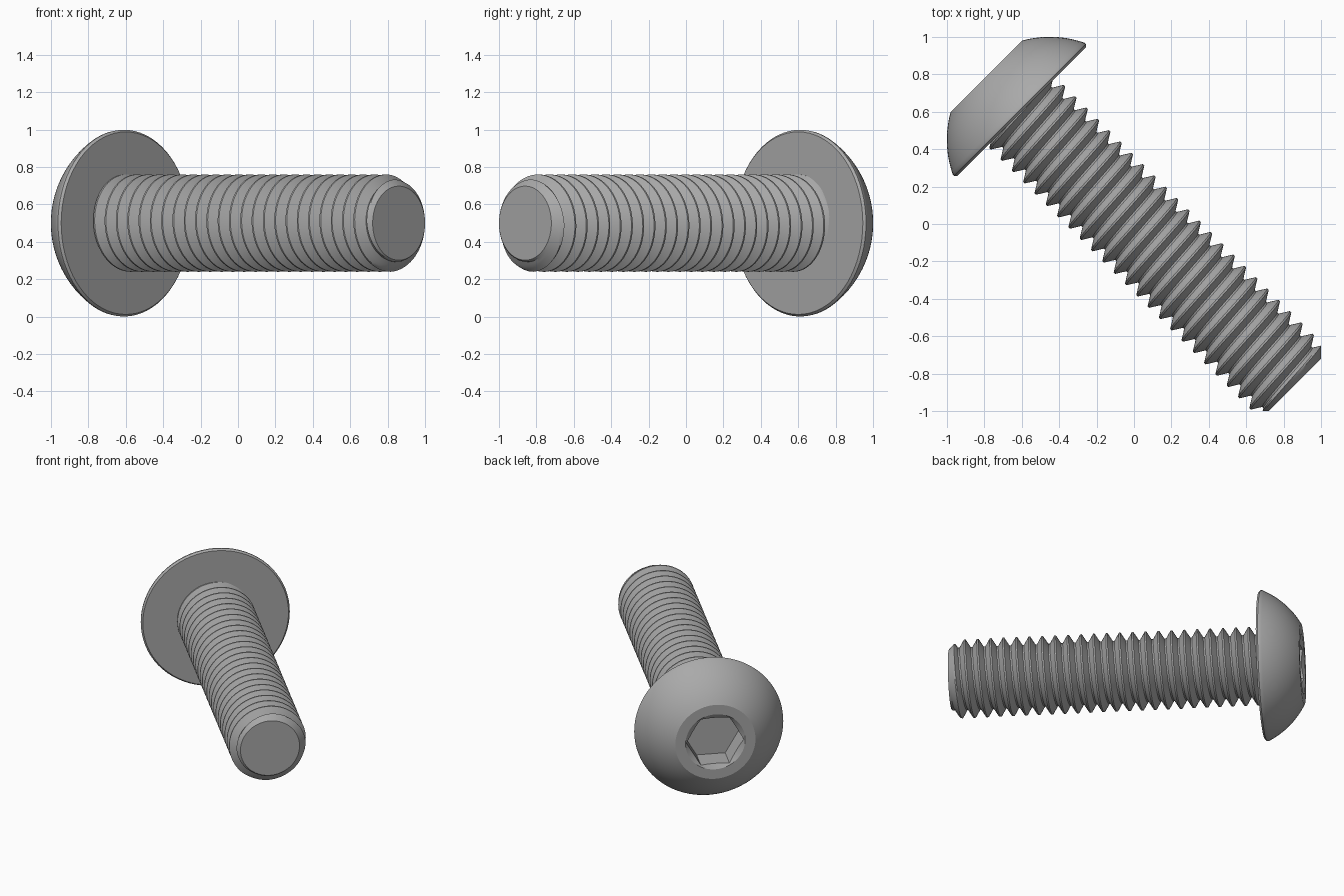
import bpy, bmesh, math
from mathutils import Matrix, Vector

if "Cube" in bpy.data.objects:
    bpy.data.objects.remove(bpy.data.objects["Cube"], do_unlink=True)

SIDES = 72
TURN = 2 * math.pi

steel = bpy.data.materials.new("steel_grey")
steel.use_nodes = True
GREY = (0.4, 0.4, 0.4, 1)
steel.diffuse_color = GREY
steel.node_tree.nodes["Principled BSDF"].inputs["Base Color"].default_value = GREY

# Screw axis lies level, pointing from the head (back) to the tip (front)
along = Vector((1, -1, 0)).normalized()
across = Vector((1, 1, 0)).normalized()
up = Vector((0, 0, 1))
PLACE = Matrix.Translation((0, 0, 0.5)) @ Matrix((across, up, along)).transposed().to_4x4()


def finish(name, bm):
    bmesh.ops.remove_doubles(bm, verts=bm.verts, dist=1e-5)
    bmesh.ops.recalc_face_normals(bm, faces=bm.faces)
    mesh = bpy.data.meshes.new(name)
    bm.to_mesh(mesh)
    bm.free()
    mesh.materials.append(steel)
    obj = bpy.data.objects.new(name, mesh)
    bpy.context.collection.objects.link(obj)
    obj.matrix_world = PLACE
    bpy.ops.object.select_all(action="DESELECT")
    obj.select_set(True)
    bpy.context.view_layer.objects.active = obj
    bpy.ops.object.shade_smooth_by_angle(angle=math.radians(30))


def polar(bm, r, a, t):
    return bm.verts.new((r * math.cos(a), r * math.sin(a), t))


# Button head: domed lathe profile flowing into a hexagonal socket
BASE, TOP, FLOOR = -0.849, -1.117, -0.945
DOME_R, DOME_C = 0.551, -0.636
RIM, APOTHEM = 0.2, 0.166


def hexagon(a):
    sector = TURN / 6
    return APOTHEM / math.cos((a + sector / 2) % sector - sector / 2)


def socket_edge(a):
    return TOP + 0.5 * (RIM - hexagon(a)) + 0.004


rings = [lambda a: (0.2, BASE), lambda a: (0.488, BASE), lambda a: (0.499, -0.862)]
for i in range(17):
    t = -0.872 + (TOP + 0.872) * i / 16
    r = math.sqrt(DOME_R ** 2 - (t - DOME_C) ** 2)
    rings.append(lambda a, r=r, t=t: (min(r, 0.5), t))
rings += [lambda a: (RIM, TOP),
          lambda a: (hexagon(a), socket_edge(a)),
          lambda a: (hexagon(a), FLOOR)]

bm = bmesh.new()
loops = []
for ring in rings:
    loop = []
    for k in range(SIDES):
        # socket corners point up and down
        a = TURN * k / SIDES + TURN / 12
        spot = ring(a - TURN / 12)
        loop.append(polar(bm, spot[0], a, spot[1]))
    loops.append(loop)
for one, two in zip(loops, loops[1:]):
    for k in range(SIDES):
        n = (k + 1) % SIDES
        bm.faces.new((one[k], one[n], two[n], two[k]))
bm.faces.new(loops[0])
bm.faces.new(loops[-1])
finish("button_head", bm)

# Threaded shank: a helical ridge trimmed by the head and a chamfered tip
PITCH, ROOT, CREST = 0.0855, 0.207, 0.26
START, END, TIP_R = -0.852, 1.216, 0.198
# fractions of one pitch and ridge height at each
RIDGE = [(0.0, 0), (0.11, 0), (0.22, 0.25), (0.33, 0.5), (0.44, 0.75),
         (0.55, 1), (0.66, 1), (0.745, 0.75), (0.83, 0.5), (0.915, 0.25)]
RIDGE = [(0.0, 0), (0.12, 0)] + [(0.12 + 0.095 * i, i / 4) for i in range(1, 5)] \
    + [(0.62 + 0.095 * i, 1 - i / 4) for i in range(4)]
PHASE = -0.786 - 0.56 * PITCH
TURNS = math.ceil((END - START) / PITCH) + 2

bm = bmesh.new()
columns = []
for k in range(SIDES + 1):
    a = TURN * k / SIDES
    column = []
    for turn in range(-2, TURNS):
        for frac, height in RIDGE:
            t = PHASE + PITCH * (turn + frac + k / SIDES)
            t = min(max(t, START), END)
            r = min(ROOT + (CREST - ROOT) * height, TIP_R + END - t)
            column.append(polar(bm, r, a, t))
    columns.append(column)
for one, two in zip(columns, columns[1:]):
    for j in range(len(one) - 1):
        bm.faces.new((one[j], two[j], two[j + 1], one[j + 1]))
bmesh.ops.remove_doubles(bm, verts=bm.verts, dist=1e-5)
bmesh.ops.dissolve_degenerate(bm, edges=bm.edges, dist=1e-5)

# Flat tip
tip = [polar(bm, TIP_R, TURN * k / SIDES, END) for k in range(SIDES)]
bm.faces.new(tip)
finish("threaded_shank", bm)
